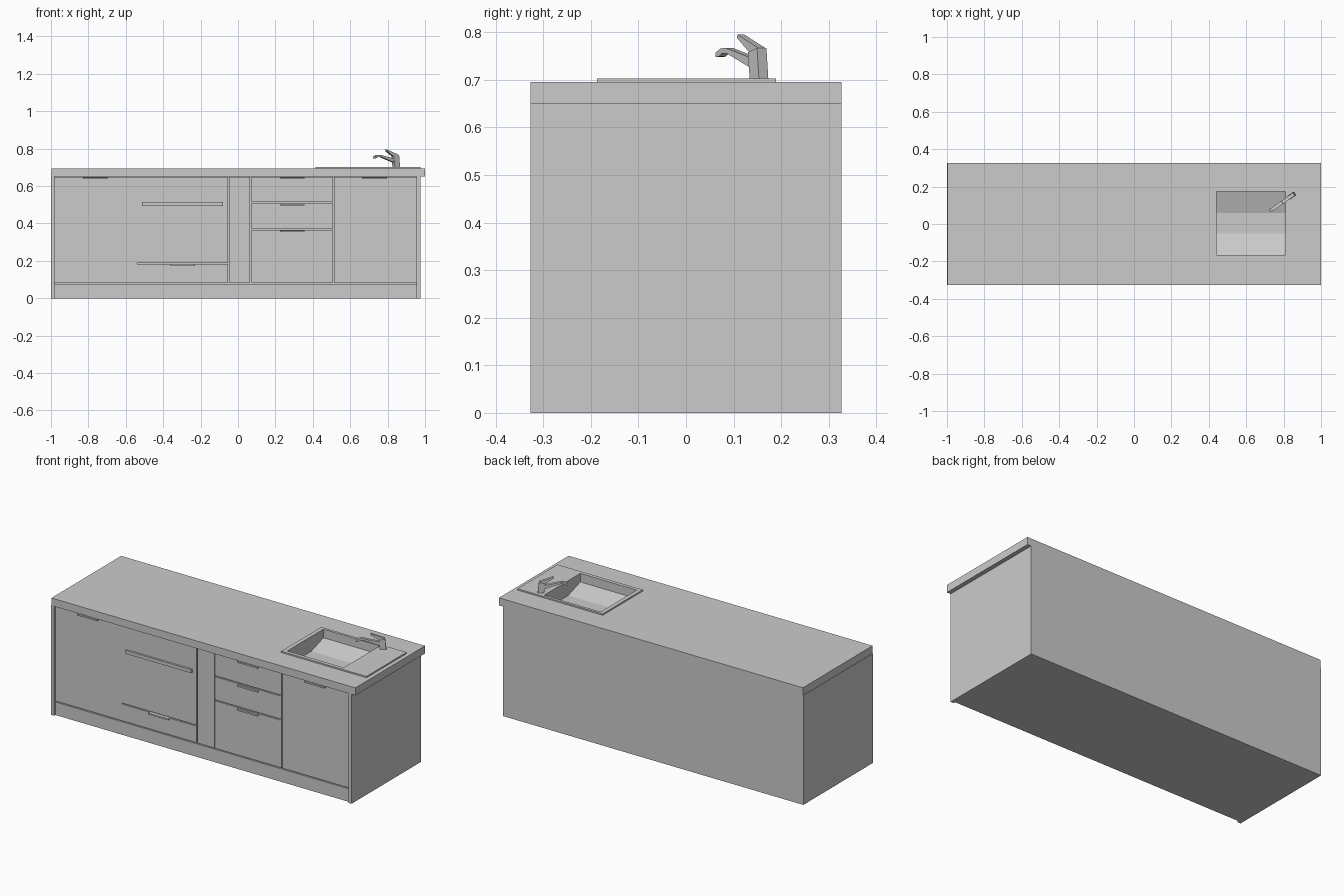
import bpy, bmesh, math

if "Cube" in bpy.data.objects:
    bpy.data.objects.remove(bpy.data.objects["Cube"])

D = 0.327            # half depth of the unit
FRONT = -0.315       # plane of the door and drawer fronts


def finish(name, bm, flip=False):
    bmesh.ops.recalc_face_normals(bm, faces=bm.faces)
    if flip:
        bmesh.ops.reverse_faces(bm, faces=bm.faces)
    me = bpy.data.meshes.new(name)
    bm.to_mesh(me)
    bm.free()
    ob = bpy.data.objects.new(name, me)
    bpy.context.collection.objects.link(ob)
    return ob


def box(name, x0, x1, y0, y1, z0, z1):
    bm = bmesh.new()
    bmesh.ops.create_cube(bm, size=1)
    bmesh.ops.scale(bm, vec=(x1 - x0, y1 - y0, z1 - z0), verts=bm.verts)
    ob = finish(name, bm)
    ob.location = ((x0 + x1) / 2, (y0 + y1) / 2, (z0 + z1) / 2)
    return ob


def frame(name, outer, inner, z0, z1):
    """Flat slab with a rectangular hole; rectangles are x0, x1, y0, y1."""
    bm = bmesh.new()

    def ring(r, z):
        x0, x1, y0, y1 = r
        return [bm.verts.new((x, y, z)) for x, y in ((x0, y0), (x1, y0), (x1, y1), (x0, y1))]

    loops = [ring(outer, z0), ring(outer, z1), ring(inner, z1), ring(inner, z0)]
    for a, b in zip(loops, loops[1:] + loops[:1]):
        for i in range(4):
            j = (i + 1) % 4
            bm.faces.new((a[i], a[j], b[j], b[i]))
    return finish(name, bm)


def prism(name, profile, width, loc, angle, open_top=False):
    """Side profile (u, z) extruded sideways, then turned about z."""
    bm = bmesh.new()
    a = [bm.verts.new((u, -width / 2, z)) for u, z in profile]
    b = [bm.verts.new((u, width / 2, z)) for u, z in profile]
    n = len(profile)
    bm.faces.new(a)
    bm.faces.new(b[::-1])
    for i in range(n - 1 if open_top else n):
        j = (i + 1) % n
        bm.faces.new((a[i], a[j], b[j], b[i]))
    ob = finish(name, bm, flip=open_top)
    ob.location = loc
    ob.rotation_euler.z = math.radians(angle)
    return ob


# Carcass
box("left_side_panel", -1.0, -0.98, -D, D, 0, 0.65)
box("right_side_panel", 0.955, 0.975, -D, D, 0, 0.65)
box("back_panel", -0.98, 0.955, D - 0.02, D, 0, 0.65)
box("bottom_panel", -0.98, 0.955, FRONT + 0.01, D - 0.02, 0, 0.02)
box("plinth", -0.98, 0.955, FRONT, FRONT + 0.01, 0, 0.077)
box("front_backing", -0.98, 0.955, FRONT + 0.01, FRONT + 0.025, 0.02, 0.65)

# Door and drawer fronts: x0, x1, z0, z1
fronts = {
    "left_door": (-0.98, -0.54, 0.083, 0.648),
    "oven_front": (-0.54, -0.053, 0.188, 0.648),
    "oven_drawer": (-0.54, -0.053, 0.083, 0.182),
    "filler_panel": (-0.047, 0.065, 0.083, 0.648),
    "top_drawer": (0.071, 0.508, 0.514, 0.648),
    "middle_drawer": (0.071, 0.508, 0.371, 0.508),
    "bottom_drawer": (0.071, 0.508, 0.083, 0.365),
    "right_door": (0.514, 0.955, 0.083, 0.648),
}
for name, (x0, x1, z0, z1) in fronts.items():
    box(name, x0, x1, FRONT, FRONT + 0.012, z0, z1)

# Slim handles: centre x, top z
handles = {
    "left_door": (-0.763, 0.646), "oven_drawer": (-0.295, 0.182),
    "top_drawer": (0.29, 0.646), "middle_drawer": (0.29, 0.504),
    "bottom_drawer": (0.29, 0.362), "right_door": (0.73, 0.646),
}
for name, (x, z) in handles.items():
    box(name + "_handle", x - 0.066, x + 0.066, -D, FRONT + 0.002, z - 0.009, z)
box("oven_handle", -0.512, -0.08, -D, FRONT + 0.002, 0.494, 0.514)

# Worktop and inset sink
frame("worktop", (-0.997, 1.0, -D, D), (0.43, 0.82, -0.175, 0.18), 0.65, 0.695)
frame("sink_rim", (0.415, 0.975, -0.187, 0.189), (0.44, 0.81, -0.165, 0.173), 0.694, 0.703)
basin = [(0.173, 0.696), (0.173, 0.652), (0.06, 0.615),
         (-0.052, 0.615), (-0.165, 0.652), (-0.165, 0.696)]
prism("sink_basin", basin, 0.37, (0.625, 0, 0), 90, open_top=True)

# Tap, turned towards the basin
tap, turn = (0.847, 0.154, 0), 215
prism("tap_body", [(-0.016, 0.702), (0.018, 0.702), (0.025, 0.758), (-0.009, 0.767)],
      0.024, tap, turn)
prism("tap_lever", [(-0.009, 0.767), (0.024, 0.758), (0.069, 0.788), (0.067, 0.795)],
      0.018, tap, turn)
prism("tap_spout", [(0.01, 0.743), (0.022, 0.747), (0.11, 0.767), (0.13, 0.766),
                    (0.147, 0.757), (0.147, 0.748), (0.135, 0.749),
                    (0.125, 0.755), (0.105, 0.755), (0.019, 0.725), (0.01, 0.722)],
      0.018, tap, turn)
